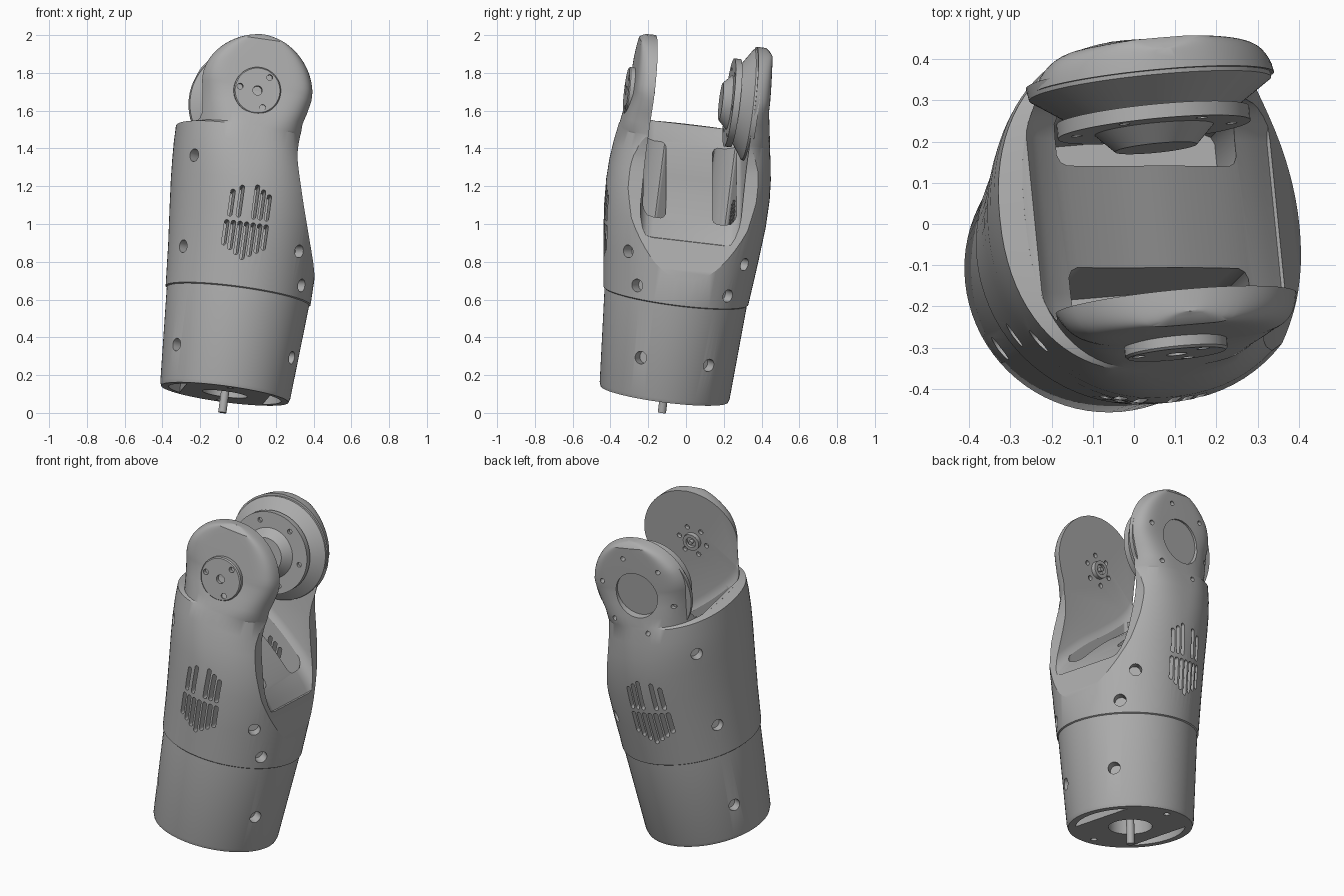
import bpy, bmesh
from math import sin, cos, pi, radians, copysign
from mathutils import Matrix, Vector

if "Cube" in bpy.data.objects:
    bpy.data.objects.remove(bpy.data.objects["Cube"])

grey = bpy.data.materials.new("plain_grey")
grey.use_nodes = True
COLOR = (0.42, 0.42, 0.42, 1)
grey.diffuse_color = COLOR
grey.node_tree.nodes["Principled BSDF"].inputs["Base Color"].default_value = COLOR

# leaning frame: the link is built upright, then tilted into place
up = Vector((0.134, 0.13, 1)).normalized()
across = Vector((-0.1, 1, -0.117))
across = (across - up * across.dot(up)).normalized()
side = across.cross(up)
TILT = Matrix.Translation((-0.07, -0.115, 0.10)) @ Matrix((side, across, up)).transposed().to_4x4()

PX, PZ, HEAD = -0.075, 1.577, 0.31    # fork pivot and head radius
parts = []


def finish(name, bm, part=True):
    bmesh.ops.recalc_face_normals(bm, faces=bm.faces)
    me = bpy.data.meshes.new(name)
    bm.to_mesh(me)
    bm.free()
    me.materials.append(grey)
    ob = bpy.data.objects.new(name, me)
    bpy.context.collection.objects.link(ob)
    if part:
        parts.append(ob)
    return ob


def skin(bm, rings):
    loops = [[bm.verts.new(p) for p in ring] for ring in rings]
    n = len(loops[0])
    for a, b in zip(loops, loops[1:]):
        for i in range(n):
            j = (i + 1) % n
            bm.faces.new((a[i], a[j], b[j], b[i]))
    bm.faces.new(loops[0])
    bm.faces.new(loops[-1])


def prism(bm, profile, y0, y1):
    skin(bm, [[(x, y, z) for x, z in profile] for y in (y0, y1)])


def lathe(bm, profile, x=PX, z=PZ, n=48):
    skin(bm, [[(x + r * cos(2 * pi * i / n), y, z + r * sin(2 * pi * i / n))
               for i in range(n)] for r, y in profile])


def rod(bm, centre, direction, r, length, n=20):
    m = Matrix.Translation(centre) @ Vector(direction).to_track_quat('Z', 'Y').to_matrix().to_4x4()
    bmesh.ops.create_cone(bm, cap_ends=True, segments=n, radius1=r, radius2=r, depth=length, matrix=m)


def smooth(pts, steps=5):
    ext = [pts[0]] + pts + [pts[-1]]
    out = []
    for a, b, c, d in zip(ext, ext[1:], ext[2:], ext[3:]):
        for s in range(steps):
            t = s / steps
            out.append(tuple(0.5 * (2 * q + (r - p) * t + (2 * p - 5 * q + 4 * r - u) * t * t
                                    + (3 * q - p - 3 * r + u) * t ** 3)
                             for p, q, r, u in zip(a, b, c, d)))
    return out + [pts[-1]]


def capsule(x, z, w, h):
    return [(x + w * cos(a), z + copysign(h / 2 - w, sin(a)) + w * sin(a))
            for a in [pi * (k + 0.5) / 6 for k in range(12)]]


def cut(target, bm):
    cutter = finish("cutter", bm, False)
    cutter.hide_render = True
    mod = target.modifiers.new("cut", 'BOOLEAN')
    mod.operation, mod.solver, mod.object = 'DIFFERENCE', 'EXACT', cutter
    bpy.context.view_layer.objects.active = target
    bpy.ops.object.modifier_apply(modifier=mod.name)
    bpy.data.objects.remove(cutter)


# housing sections: height, left, right, half depth, left and right squareness
lower = [(0, -.34, .34, .34, 2, 2), (.02, -.347, .347, .347, 2, 2), (.525, -.38, .38, .38, 2, 2)]
upper = [(.53, -.387, .387, .387, 2, 2), (.75, -.403, .39, .412, 2, 2.05),
         (.95, -.422, .385, .432, 2, 2.15), (1.1, -.435, .35, .436, 2.05, 2.3),
         (1.2, -.441, .3, .43, 2.1, 2.6), (1.3, -.445, .245, .416, 2.15, 3.1),
         (1.385, -.445, .215, .4, 2.2, 3.7)]
head = [(1.395, -.385, .213, .398, 2.5, 3.8), (1.45, -.383, .21, .388, 2.8, 4.4),
        (1.51, -.383, .225, .376, 3.3, 5)]
for deg in range(0, 90, 5):
    a = radians(deg)
    drop = .03 * max(0, sin(a) - .92) / .08
    head.append((PZ + HEAD * sin(a), PX - HEAD * cos(a), PX + HEAD * cos(a),
                 .363 - .012 * sin(a) - drop, min(7, 4 + deg / 10), min(7, 6 + deg / 10)))


def section(z, xl, xr, hy, pl, pr, n=80):
    ring = []
    for i in range(n):
        c, s = cos(2 * pi * i / n), sin(2 * pi * i / n)
        e = 2 / (pr if c > 0 else pl)
        ring.append(((xl + xr) / 2 + (xr - xl) / 2 * copysign(abs(c) ** e, c),
                     hy * copysign(abs(s) ** e, s) - .012 * min(1, z), z))
    return ring


bm = bmesh.new()
skin(bm, [section(*s) for s in lower + upper + head])
housing = finish("fork_housing", bm)

# U-shaped scoop on one side
bm = bmesh.new()
scoop = smooth([(.42, .58), (.381, .682), (.275, .953), (.2, 1.2), (.185, 1.31), (.198, 1.42), (.236, 1.56)])
prism(bm, scoop + [(.6, 1.6), (.6, .58)], -.6, .6)
cut(housing, bm)

# open space between the fork arms: curved floor with filleted sides
floor = smooth([(.3, .865), (.24, .93), (.15, 1.01), (.02, 1.105), (-.13, 1.195),
                (-.26, 1.285), (-.33, 1.35), (-.362, 1.395)])
bm = bmesh.new()
rings = []
for y, d in ((-.28, .07), (-.274, .045), (-.258, .022), (-.235, .007), (-.2, 0),
             (.18, 0), (.215, .007), (.238, .022), (.254, .045), (.26, .07)):
    shape = [(.8, .8)] + [(x + d * .6, z + d * .8) for x, z in floor]
    shape += [(-.7, 1.4 + d * .8), (-.7, 2.2), (.8, 2.2)]
    rings.append([(x, y, z) for x, z in shape])
skin(bm, rings)
cut(housing, bm)

# deep floor slots beside the arms
bm = bmesh.new()
run = [(x, z) for x, z in floor if -.28 < x < .215]
for y0, y1 in ((-.26, -.135), (.115, .24)):
    e = .025
    rings = []
    for y, inset in ((y0, e), (y0 + e / 3, e / 3), (y0 + e, 0), (y1 - e, 0), (y1 - e / 3, e / 3), (y1, e)):
        k = 1 - inset / .24
        xs = [(-.03 + (x + .03) * k, z) for x, z in run]
        rings.append([(x, y, .62) for x, z in xs] + [(x, y, z + .12) for x, z in reversed(xs)])
    skin(bm, rings)
cut(housing, bm)

# cooling vents and recessed screw holes
bm = bmesh.new()
for s in (-1, 1):
    for dx in (-.095, -.05, .03, .065, .1):
        h = .2 - .6 * abs(dx)
        prism(bm, capsule(-.04 + dx, .89 + h / 2, .012, h), s * .2, s * .55)
    for k in range(-3, 4):
        h = .2 - .022 * abs(k)
        prism(bm, capsule(-.04 + k * .035, .87 - h / 2, .012, h), s * .2, s * .55)
for z, r, angles in ((.22, .36, (-30, 31)), (.2, .36, (150, 212)), (.6, .39, (-39, 38)),
                     (.77, .41, (-50, 51)), (.72, .41, (147, 213)), (1.2, .45, (140, 220))):
    for deg in angles:
        d = Vector((cos(radians(deg)), sin(radians(deg)), 0))
        rod(bm, d * r + Vector((0, 0, z)), d, .034, .12)
cut(housing, bm)

# hollow ring, segment windows and bolt holes in the underside
bm = bmesh.new()
rod(bm, (0, 0, .03), (0, 0, 1), .12, .14, 32)
for s in (-1, 1):
    arc = [(s * .3 * cos(a), .3 * sin(a)) for a in [radians(d) for d in range(-42, 43, 6)]]
    skin(bm, [[(x, y, z) for x, y in arc] for z in (-.05, .08)])
    rod(bm, (0, s * .28, 0), (0, 0, 1), .018, .08)
cut(housing, bm)

# shallow face recess and small screw holes on the fork
bm = bmesh.new()
lathe(bm, [(.13, .335), (.13, .5)])
for k in range(6):
    a = pi * k / 3 + .3
    rod(bm, (PX + .22 * cos(a), .36, PZ + .22 * sin(a)), (0, 1, 0), .014, .1, 12)
    rod(bm, (PX + .085 * cos(a), -.28, PZ + .085 * sin(a)), (0, 1, 0), .014, .04, 12)
cut(housing, bm)

# output hub on the front arm
bm = bmesh.new()
lathe(bm, [(.125, -.33), (.125, -.395), (.119, -.401)])
hub = finish("front_hub", bm)
bm = bmesh.new()
rod(bm, (PX, -.4, PZ), (0, 1, 0), .025, .05)
for k in range(3):
    a = 2 * pi * k / 3 + .95
    rod(bm, (PX + .095 * cos(a), -.4, PZ + .095 * sin(a)), (0, 1, 0), .016, .05, 12)
cut(hub, bm)

# bearing pin inside the front arm
bm = bmesh.new()
lathe(bm, [(.05, -.29), (.05, -.255), (.03, -.255), (.03, -.27), (.012, -.27), (.012, -.25)], n=24)
finish("inner_pin", bm)

# conical drive boss inside the rear arm
bm = bmesh.new()
lathe(bm, [(.3, .28), (.295, .25), (.2, .185), (.235, .185), (.235, .15), (.145, .15), (.1, .105)], n=64)
boss = finish("drive_boss", bm)
bm = bmesh.new()
for k in range(6):
    a = pi * k / 3
    rod(bm, (PX + .19 * cos(a), .15, PZ + .19 * sin(a)), (0, 1, 0), .014, .04, 12)
cut(boss, bm)

# shaft under the base
bm = bmesh.new()
rod(bm, (0, 0, -.005), (0, 0, 1), .022, .19, 24)
finish("base_shaft", bm)

for ob in parts:
    bpy.ops.object.select_all(action='DESELECT')
    ob.select_set(True)
    bpy.context.view_layer.objects.active = ob
    bpy.ops.object.shade_smooth_by_angle(angle=radians(28))
    ob.matrix_world = TILT
